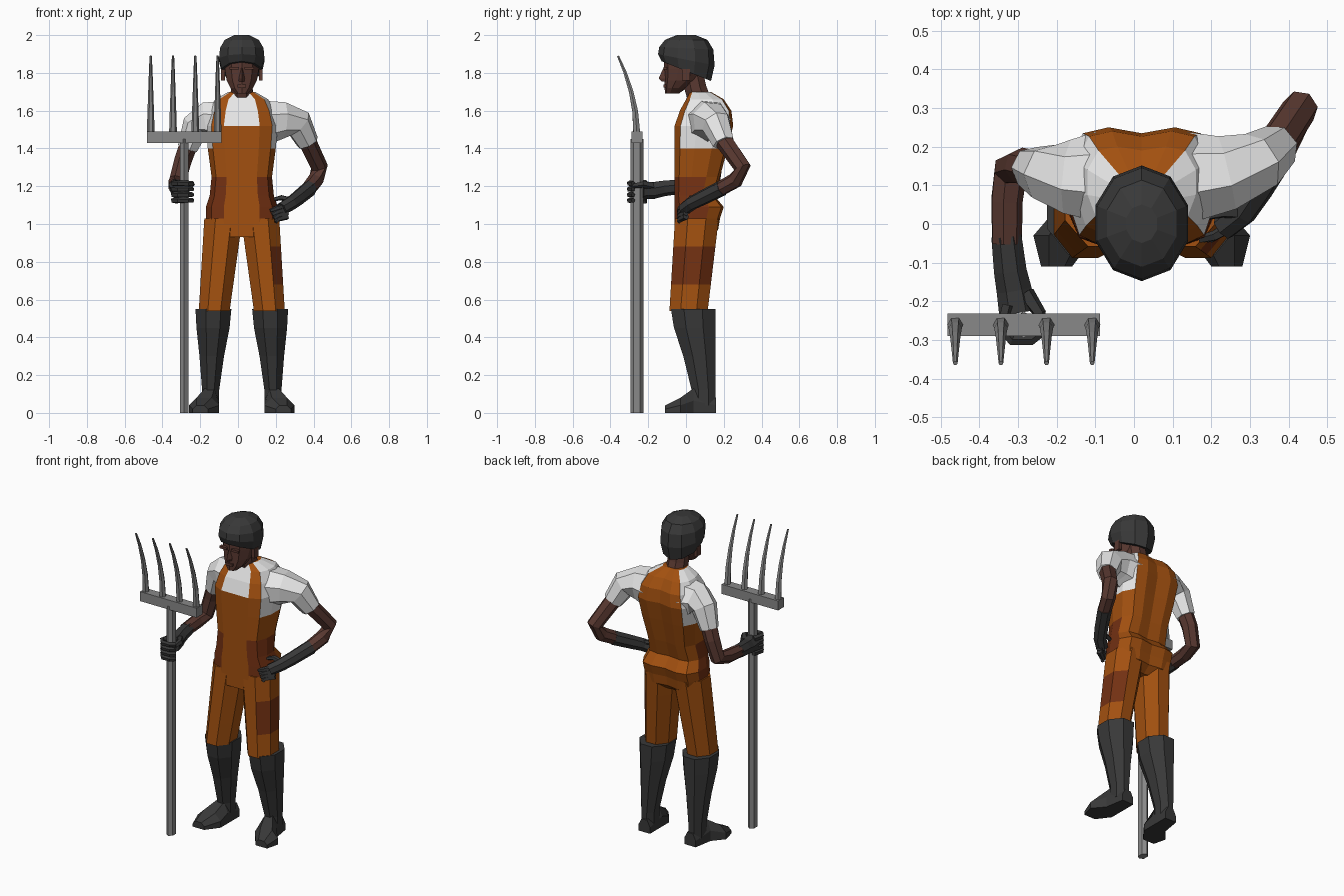
import bpy, bmesh, math
from mathutils import Vector

if "Cube" in bpy.data.objects:
    bpy.data.objects.remove(bpy.data.objects["Cube"])

MID = .02  # the body's plane of symmetry


def material(name, red, green, blue):
    mat = bpy.data.materials.new(name)
    mat.diffuse_color = (red, green, blue, 1)
    mat.use_nodes = True
    shader = mat.node_tree.nodes["Principled BSDF"]
    shader.inputs["Base Color"].default_value = mat.diffuse_color
    shader.inputs["Roughness"].default_value = .8
    return mat


ORANGE = material("orange cloth", .36, .08, .005)
RUST = material("rust patch", .17, .03, .006)
WHITE = material("white shirt", .8, .8, .8)
SKIN = material("brown skin", .1, .04, .03)
DARK = material("dark leather", .04, .04, .04)
STEEL = material("grey metal", .25, .25, .25)


def mix(start, end, t):
    return start + (end - start) * t


def loft(name, rings, materials, rule=None):
    """Skin rings of points; rule(column, centre) picks a face's material."""
    bm = bmesh.new()
    rows = [[bm.verts.new(point) for point in ring] for ring in rings]
    count = len(rows[0])
    for low, high in zip(rows, rows[1:]):
        for col in range(count):
            following = (col + 1) % count
            face = bm.faces.new((low[col], low[following], high[following], high[col]))
            if rule:
                face.material_index = rule(col, face.calc_center_median())
    bm.faces.new(rows[0])
    bm.faces.new(rows[-1])
    bmesh.ops.recalc_face_normals(bm, faces=bm.faces)
    mesh = bpy.data.meshes.new(name)
    bm.to_mesh(mesh)
    bm.free()
    for mat in materials:
        mesh.materials.append(mat)
    bpy.context.collection.objects.link(bpy.data.objects.new(name, mesh))


def oval(x, z, width, front, back, sides=8, tilt=0):
    """Horizontal ring between two depths; tilt lowers it toward the back."""
    middle, depth = (front + back) / 2, (back - front) / 2
    ring = []
    for k in range(sides):
        angle = math.tau * (k + .5) / sides
        grow = 1 / math.cos(math.pi / sides)
        y = middle + depth * grow * math.sin(angle)
        ring.append((x + width * grow * math.cos(angle), y, z - tilt * y))
    return ring


def tube(name, path, start_radius, end_radius, mat, sides=7):
    """Tapering limb along a path of points."""
    points = [Vector(point) for point in path]
    last = len(points) - 1
    rings, across = [], Vector((.3, .5, .8))
    for i, point in enumerate(points):
        along = (points[min(i + 1, last)] - points[max(i - 1, 0)]).normalized()
        across = (across - along * across.dot(along)).normalized()
        other = along.cross(across)
        radius = mix(start_radius, end_radius, i / last)
        angles = [math.tau * k / sides for k in range(sides)]
        rings.append([point + radius * (across * math.cos(a) + other * math.sin(a)) for a in angles])
    loft(name, rings, [mat])


def box(name, centre, size, mat):
    x, y, z = centre
    wide, deep, tall = (length / 2 for length in size)
    corners = [(-wide, -deep), (wide, -deep), (wide, deep), (-wide, deep)]
    loft(name, [[(x + u, y + v, level) for u, v in corners] for level in (z - tall, z + tall)], [mat])


# Torso: bib overalls over a white shirt; rows are height, half width, back
half = [(0, -1), (.5, -1), (.85, -.8), (1, -.25), (1, .4), (.8, .9), (.45, 1), (0, .9)]
section = half + [(-u, v) for u, v in half[-2:0:-1]]
torso_rows = [(.93, .11, .12), (.97, .18, .17), (1.03, .19, .18), (1.09, .19, .2), (1.15, .17, .15),
              (1.25, .16, .18), (1.4, .18, .22), (1.52, .19, .25), (1.6, .17, .24),
              (1.66, .14, .2), (1.7, .07, .13)]


def torso_ring(z, width, back):
    front = max(0, z - 1.55) * .55 - .06
    return [(MID + u * width, mix(front, back, (v + 1) / 2), z) for u, v in section]


def clothing(col, centre):
    col = min(col, len(section) - 1 - col)  # same column on both halves
    shirt_side = centre.z > 1.4 and col in (2, 3, 4)
    shirt_chest = centre.z > 1.5 and col == 0
    if shirt_side or shirt_chest:
        return 1
    return 2 if 1.03 < centre.z < 1.25 and col in (1, 2, 3) else 0


loft("overalls_torso", [torso_ring(*row) for row in torso_rows], [ORANGE, WHITE, RUST], clothing)


# Legs, boots and feet
def thigh_patch(col, centre):
    return int(.68 < centre.z < .88 and centre.x > .15)


sole = [(-1, 0), (1, 0), (1, .5), (.5, 1), (-.5, 1), (-1, .5)]
foot_rows = [(.16, .16, .04, .08), (.04, .17, .05, .13), (-.03, .2, .08, .08), (-.11, .22, .04, .04)]
for side, label in ((1, "left"), (-1, "right")):
    trouser = []
    for z in (1.03, .88, .68, .54):
        t = (1 - z) * 2
        trouser.append(oval(MID + side * mix(.1, .15, t), z, mix(.1, .08, t),
                            mix(-.06, -.09, t), mix(.17, .11, t)))
    loft(label + "_trouser_leg", trouser, [ORANGE, RUST], thigh_patch if side > 0 else None)

    boot = []
    for z, t in ((.55, 0), (.45, .15), (.3, .6), (.12, 1), (.04, 1)):
        boot.append(oval(MID + side * mix(.15, .165, t), z, mix(.095, .045, t),
                         mix(-.08, .03, t), .155))
    loft(label + "_boot", boot, [DARK])

    loft(label + "_foot", [[(MID + side * (offset + u * width), y, v * height) for u, v in sole]
                           for y, offset, width, height in foot_rows], [DARK])

    box(label + "_ear", (MID + side * .1, 0, 1.79), (.02, .04, .06), SKIN)
    box(label + "_brow", (MID + side * .04, -.11, 1.825), (.05, .02, .015), SKIN)

# Neck, head and face
tube("neck", [(MID, .08, 1.63), (MID, .05, 1.72), (MID, .03, 1.82)], .065, .06, SKIN, 8)
head_rows = [(1.69, .03, -.04), (1.72, .06, 0), (1.76, .08, .06), (1.82, .09, .1), (1.9, .09, .11)]
loft("head", [oval(MID, z, width, -.11, back, 10) for z, width, back in head_rows], [SKIN])
nose_rows = [(1.755, .02, -.13), (1.77, .02, -.145), (1.825, .01, -.12)]
loft("nose", [[(MID - width, -.1, z), (MID, tip, z), (MID + width, -.1, z)]
              for z, width, tip in nose_rows], [SKIN])
box("lips", (MID, -.11, 1.73), (.045, .02, .015), SKIN)

# Cap, lower at the back of the head; rows are height, half width, tilt
cap_rows = [(1.81, .105, .4), (1.87, .12, .2), (1.93, .115, .05), (1.975, .09, 0), (2, .04, 0)]
loft("cap", [oval(MID, z, width, -1.17 * width, 1.2 * width, 10, tilt)
             for z, width, tilt in cap_rows], [DARK])

# Left arm, hand on the hip
tube("left_sleeve", [(.15, .12, 1.54), (.24, .13, 1.55), (.32, .16, 1.53), (.37, .2, 1.43)],
     .12, .06, WHITE)
tube("left_arm", [(.35, .18, 1.47), (.43, .3, 1.3), (.41, .26, 1.23), (.37, .17, 1.18)],
     .05, .04, SKIN)
tube("left_glove", [(.38, .19, 1.19), (.32, .09, 1.14), (.28, .03, 1.11), (.23, -.01, 1.08)],
     .043, .035, DARK)
for k in range(4):
    z = 1.1 - k * .02
    tube(f"left_finger_{k}", [(.26, 0, z), (.21, -.03, z - .015), (.17 + k * .01, -.04, z - .03)],
         .018, .01, DARK, 5)
tube("left_thumb", [(.29, .03, 1.12), (.23, .03, 1.14), (.19, .02, 1.13)], .02, .01, DARK, 5)

# Right arm, gripping the fork
tube("right_sleeve", [(-.1, .12, 1.54), (-.17, .12, 1.55), (-.22, .13, 1.52), (-.265, .145, 1.4)],
     .12, .056, WHITE)
tube("right_arm", [(-.25, .14, 1.45), (-.29, .15, 1.34), (-.32, .14, 1.23), (-.33, .06, 1.21),
                   (-.33, -.05, 1.2)], .05, .04, SKIN)
tube("right_glove", [(-.33, -.03, 1.2), (-.32, -.12, 1.19), (-.31, -.17, 1.18), (-.3, -.23, 1.18)],
     .04, .05, DARK)

# Pitchfork, with the fingers wrapped around its handle
FORK_X, FORK_Y = -.285, -.26
for k in range(4):
    z = 1.125 + k * .03
    grip = [(-.04, .05), (-.055, -.01), (-.03, -.04), (.02, -.04), (.045, -.02)]
    tube(f"right_finger_{k}", [(FORK_X + u, FORK_Y + v, z) for u, v in grip], .018, .013, DARK, 5)
tube("right_thumb", [(-.28, -.18, 1.2), (-.245, -.23, 1.21), (-.25, -.29, 1.2)], .024, .012, DARK, 5)
loft("fork_handle", [oval(FORK_X, z, .022, FORK_Y - .03, FORK_Y + .03, 6) for z in (0, 1.45)], [STEEL])
box("fork_crossbar", (FORK_X, FORK_Y, 1.46), (.395, .058, .06), STEEL)
for k in range(4):
    x = FORK_X + (k - 1.5) * .118
    curve = [(x, FORK_Y - .1 * t ** 2, mix(1.47, 1.89, t)) for t in (0, .3, .55, .8, 1)]
    tube(f"fork_tine_{k}", curve, .021, .006, STEEL, 6)
